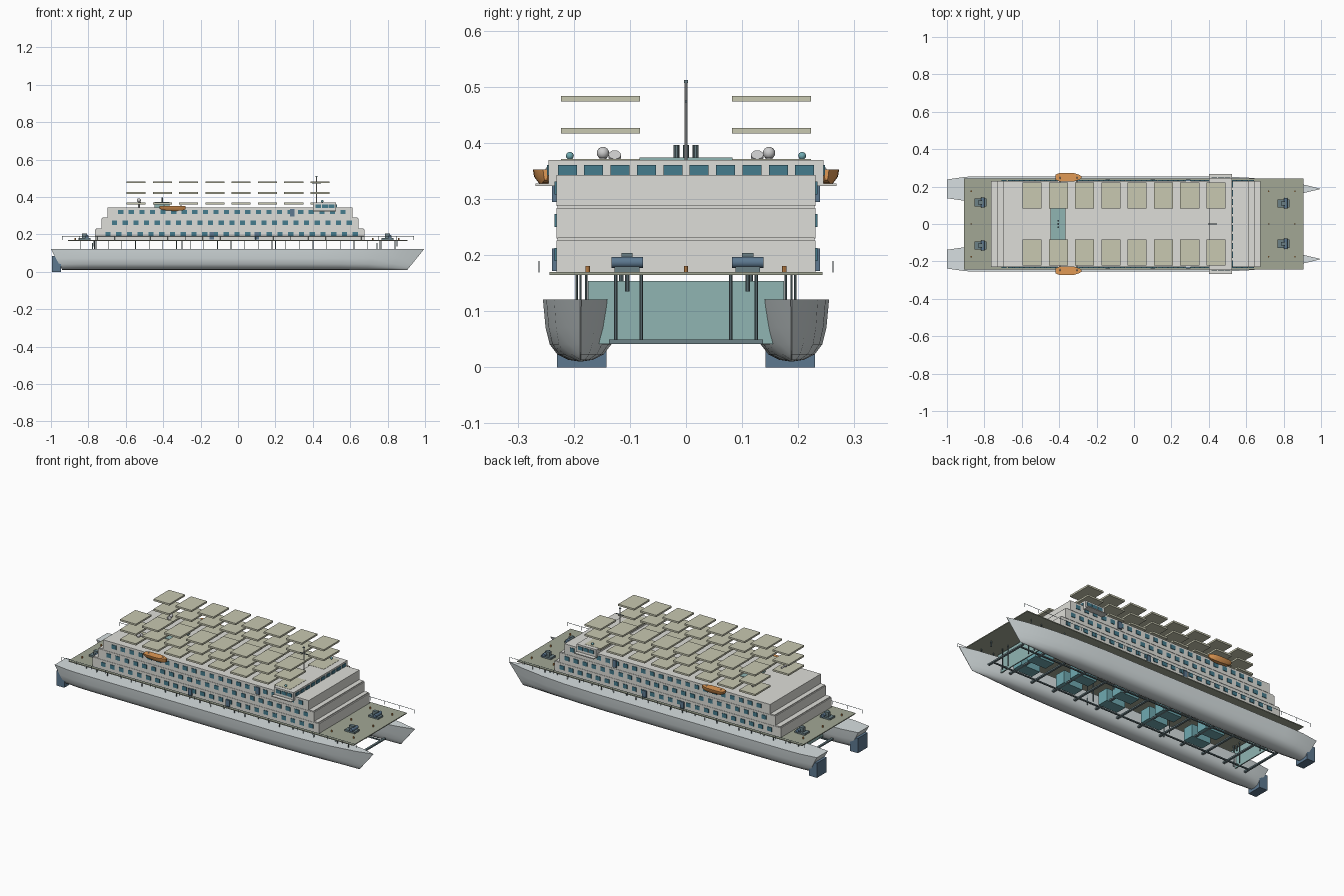
import bpy, bmesh, math
from mathutils import Matrix, Vector

if "Cube" in bpy.data.objects:
    bpy.data.objects.remove(bpy.data.objects["Cube"])


def mat(name, r, g, b):
    m = bpy.data.materials.new(name)
    m.diffuse_color = (r, g, b, 1)
    m.use_nodes = True
    m.node_tree.nodes["Principled BSDF"].inputs["Base Color"].default_value = m.diffuse_color
    return m


HULL = mat("hull_grey", .68, .74, .75)
HOUSE = mat("house_white", .73, .73, .69)
DECK = mat("deck_olive", .36, .39, .30)
GLASS = mat("glass_blue", .06, .20, .27)
PANEL = mat("panel_tan", .58, .58, .44)
TEAL = mat("tunnel_teal", .28, .46, .45)
TANK = mat("tank_blue", .16, .40, .44)
NAVY = mat("rudder_navy", .11, .19, .28)
STEEL = mat("dark_steel", .15, .22, .24)
ORANGE = mat("boat_orange", .75, .32, .09)
DOME = mat("dome_grey", .70, .71, .68)


def finish(name, bm, m, smooth=False):
    bmesh.ops.recalc_face_normals(bm, faces=bm.faces)
    me = bpy.data.meshes.new(name)
    bm.to_mesh(me)
    bm.free()
    me.materials.append(m)
    ob = bpy.data.objects.new(name, me)
    bpy.context.collection.objects.link(ob)
    if smooth:
        bpy.context.view_layer.objects.active = ob
        ob.select_set(True)
        bpy.ops.object.shade_smooth_by_angle(angle=math.radians(35))
        ob.select_set(False)
    return ob


def boxes(name, items, m):
    """Every item is (x0, x1, y0, y1, z0, z1)."""
    bm = bmesh.new()
    for x0, x1, y0, y1, z0, z1 in items:
        M = Matrix.Translation(((x0 + x1) / 2, (y0 + y1) / 2, (z0 + z1) / 2))
        M = M @ Matrix.Diagonal((x1 - x0, y1 - y0, z1 - z0, 1))
        bmesh.ops.create_cube(bm, size=1, matrix=M)
    return finish(name, bm, m)


def both(items):
    return items + [(a, b, -d, -c, e, f) for a, b, c, d, e, f in items]


def rods(name, items, m, seg=10):
    """Every item is (start, end, radius)."""
    bm = bmesh.new()
    for a, b, r in items:
        a, b = Vector(a), Vector(b)
        q = (b - a).to_track_quat('Z', 'Y').to_matrix().to_4x4()
        bmesh.ops.create_cone(bm, cap_ends=True, segments=seg, radius1=r, radius2=r,
                              depth=(b - a).length, matrix=Matrix.Translation((a + b) / 2) @ q)
    return finish(name, bm, m, True)


def balls(name, items, m):
    bm = bmesh.new()
    for p, r in items:
        bmesh.ops.create_uvsphere(bm, u_segments=14, v_segments=8, radius=r,
                                  matrix=Matrix.Translation(p))
    return finish(name, bm, m, True)


def loft(name, rings, m):
    bm = bmesh.new()
    vs = [[bm.verts.new(p) for p in r] for r in rings]
    n = len(vs[0])
    for a, b in zip(vs, vs[1:]):
        for i in range(n):
            bm.faces.new((a[i], a[(i + 1) % n], b[(i + 1) % n], b[i]))
    bm.faces.new(vs[0])
    bm.faces.new(vs[-1])
    return finish(name, bm, m, True)


# twin hulls with raked bow and transom
half = [(0, 0), (.32, .03), (.62, .12), (.82, .28), (.93, .55), (1, 1)]
section = [(-w, t) for w, t in reversed(half)] + half[1:]
stations = [(0, .75), (.05, .96), (.1, 1), (.4, 1), (.7, 1), (.8, .91), (.88, .7), (.95, .38), (1, .02)]
for side, s in (("left", 1), ("right", -1)):
    rings = []
    for u, f in stations:
        rings.append([((1 - u) * (-.94 - .06 * t) + u * (.905 + .09 * t),
                       s * .188 + w * f * .067, .01 + .111 * t) for w, t in section])
    loft("hull_" + side, rings, HULL)
boxes("rudders", both([(-.995, -.945, .142, .23, 0, .085)]), NAVY)

# structure in the tunnel between the hulls
boxes("tunnel_bulkheads", [(x, x + .006, -.175, .175, .042, .154) for x in (.74, -.78)], TEAL)
boxes("tunnel_tanks", both([(x - .06, x + .06, .022, .087, .042, .113)
                            for x in (.66, .38, .1, -.18, -.46)]), TANK)
boxes("cross_beams", [(x - .006, x + .006, -.137, .137, .042, .05)
                      for x in [-.84 + .14 * i for i in range(13)]], STEEL)
boxes("tunnel_girders", both([(-.84, .84, .1, .108, .044, .05)]), STEEL)
posts = []
for i in range(24):
    x = -.84 + .073 * i
    y = (.178, .188, .195)[i % 3]
    posts += [((x, s * y, .115), (x, s * y, .166), .0022) for s in (1, -1)]
rods("deck_supports", posts, STEEL, 6)
rods("tunnel_posts", [((x, s * y, .045), (x, s * y, .166), .003)
                      for x in (.76, .2, -.3, -.76) for y in (.08, .125) for s in (1, -1)], STEEL, 6)

# main deck and side rails
boxes("main_deck", [(-.91, .905, -.243, .243, .165, .17)], DECK)
rail = [((-.94, s * .262, .189), (.94, s * .262, .189), .0012) for s in (1, -1)]
rail += [((-.94 + .094 * i, s * .262, .169), (-.94 + .094 * i, s * .262, .189), .0012)
         for i in range(21) for s in (1, -1)]
rods("side_rails", rail, STEEL, 5)

# three stepped cabin decks with thin slabs between
tiers = [(-.765, .677, .17, .226), (-.73, .645, .23, .284), (-.697, .612, .288, .343)]
for i, (a, b, z0, z1) in enumerate(tiers):
    boxes("cabin_deck_%d" % (i + 1), [(a, b, -.231, .231, z0, z1)], HOUSE)
boxes("deck_slabs", [(-.76, .67, -.229, .229, .225, .231), (-.725, .64, -.229, .229, .283, .289)], HOUSE)

# cabin windows
win = []
for (a, b, z0, z1), n in zip(tiers, (24, 23, 22)):
    for i in range(n):
        x = a + .07 + i * (b - a - .12) / (n - 1)
        win.append((x - .014, x + .014, .228, .234, z0 + .02, z0 + .043))
boxes("cabin_windows", both(win), GLASS)
boxes("side_doors", both([(x - .012, x + .012, .228, .239, z, z + .04)
                          for x, z in ((-.14, .172), (.29, .295), (.1, .172))]), NAVY)

# bridge with wings and window band
boxes("bridge", [(.4, .525, -.245, .245, .327, .37)], HOUSE)
boxes("bridge_wings", [(.4, .525, -.268, .268, .323, .328)], HOUSE)
bw = [(.522, .528, y - .017, y + .017, .342, .361) for y in [-.2115 + .047 * i for i in range(10)]]
bw += both([(x, x + .03, .242, .248, .342, .361) for x in (.415, .45, .485)])
boxes("bridge_windows", bw, GLASS)

# three layers of floating roof panels
pan = [(-.596 + .1405 * i, -.494 + .1405 * i, .082, .223, z - .005, z + .005)
       for z in (.366, .422, .479) for i in range(8)]
boxes("roof_panels", both(pan), PANEL)

# funnel base and exhaust pipes
boxes("funnel_base", [(-.447, -.365, -.083, .083, .34, .374)], TEAL)
rods("exhaust_pipes", [((-.405, y, .37), (-.405, y, .396), .005) for y in (-.017, 0, .017)], STEEL)

# mast, radar bars, domes and dishes
rods("mast", [((.42, 0, .34), (.42, 0, .51), .003)], DOME)
boxes("radar_bars", [(.395, .445, -.002, .002, .472, .476), (.415, .425, -.004, .004, .507, .512)], STEEL)
balls("radar_domes", [((-.53, s * .148, .382), .011) for s in (1, -1)], DOME)
balls("bridge_domes", [((.45, s * .207, .377), .007) for s in (1, -1)], TANK)
rods("dome_stands", [((-.53, s * .148, .34), (-.53, s * .148, .375), .006) for s in (1, -1)], DOME)
rods("dishes", [((-.53, s * .127, .374), (-.525, s * .127, .379), .011) for s in (1, -1)], DOME, 14)

# lifeboats: blunt stern, pointed bow
for side, s in (("left", 1), ("right", -1)):
    rings = []
    for x, w, d in ((-.42, .6, .55), (-.4, .95, .85), (-.35, 1, 1), (-.32, .95, 1), (-.295, .6, .9), (-.28, .2, .7)):
        c = s * .25
        rings.append([(x, c + k * w * .023, .353 - h * d * .027)
                      for k, h in ((-1, 0), (-.9, .5), (-.45, 1), (.45, 1), (.9, .5), (1, 0))])
    loft("lifeboat_" + side, rings, ORANGE)
rods("boat_davits", [((x, s * .225, .342), (x, s * .25, .354), .003)
                     for x in (-.395, -.305) for s in (1, -1)], DOME, 6)

# deck winches fore and aft
spots = [(.8, .11), (.8, -.105), (-.82, .115), (-.82, -.115)]
boxes("winch_bases", [(x - .032, x + .032, y - .022, y + .022, .169, .18) for x, y in spots]
      + [(x - .014, x + .014, y - .01, y + .01, .18, .204) for x, y in spots], STEEL)
rods("winch_drums", [((x + .012, y - .028, .187), (x + .012, y + .028, .187), .01) for x, y in spots], NAVY, 14)
rods("anchor_posts", [((x + .05, y, .135), (x + .05, y, .168), .004) for x, y in spots], STEEL)

# bollards along the deck ends
rods("bollards", [((x, y, .169), (x, y, .181), .004) for x in (-.87, .72, .86)
                  for y in (-.175, 0, .175)], ORANGE, 8)
